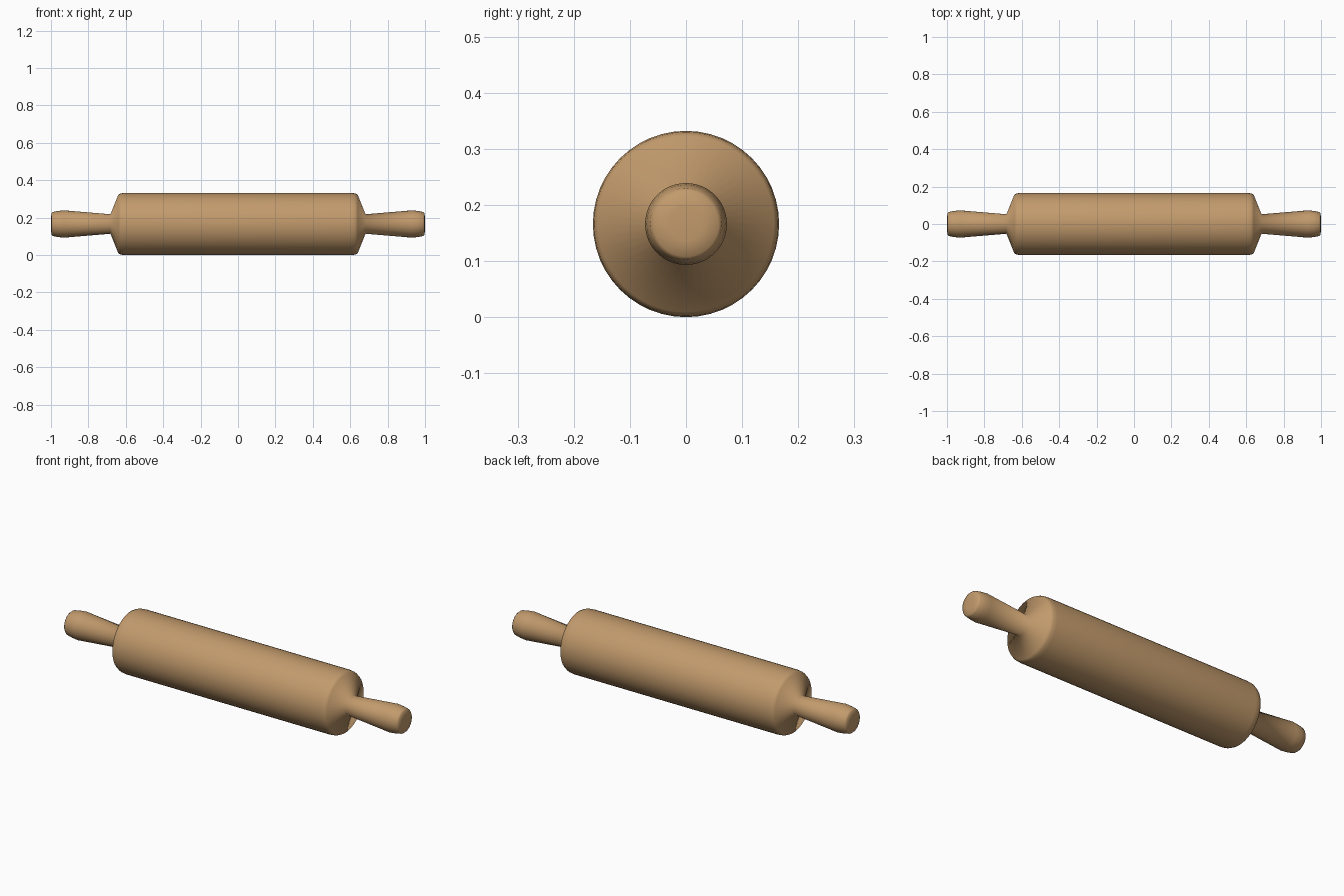
import bpy
import bmesh
from math import cos, sin, tau

if "Cube" in bpy.data.objects:
    bpy.data.objects.remove(bpy.data.objects["Cube"], do_unlink=True)

RADIUS = 0.166
SIDES = 48

wood = bpy.data.materials.new("light_wood")
wood.use_nodes = True
colour = (0.54, 0.325, 0.15, 1)
wood.diffuse_color = colour
wood.node_tree.nodes["Principled BSDF"].inputs["Base Color"].default_value = colour


def lathe(name, profile):
    """Spin (x, radius) points about the long axis and cap both ends."""
    bm = bmesh.new()
    rings = []
    for x, r in profile:
        angles = [tau * i / SIDES for i in range(SIDES)]
        rings.append([bm.verts.new((x, r * cos(a), r * sin(a))) for a in angles])
    for a, b in zip(rings, rings[1:]):
        for i in range(SIDES):
            j = (i + 1) % SIDES
            bm.faces.new((a[i], a[j], b[j], b[i]))
    bm.faces.new(rings[0])
    bm.faces.new(rings[-1])
    bmesh.ops.recalc_face_normals(bm, faces=bm.faces[:])
    for face in bm.faces:
        face.smooth = True
    mesh = bpy.data.meshes.new(name)
    bm.to_mesh(mesh)
    bm.free()
    mesh.materials.append(wood)
    obj = bpy.data.objects.new(name, mesh)
    obj.location.z = RADIUS
    bpy.context.collection.objects.link(obj)


# One half of the turned outline: barrel, sloped shoulder, flared grip, rounded tip
half = [(0.605, RADIUS), (0.625, 0.164), (0.64, 0.157), (0.682, 0.052),
        (0.93, 0.073), (0.96, 0.07), (0.99, 0.064), (0.997, 0.058), (1.0, 0.03)]
lathe("rolling_pin", [(-x, r) for x, r in reversed(half)] + half)
